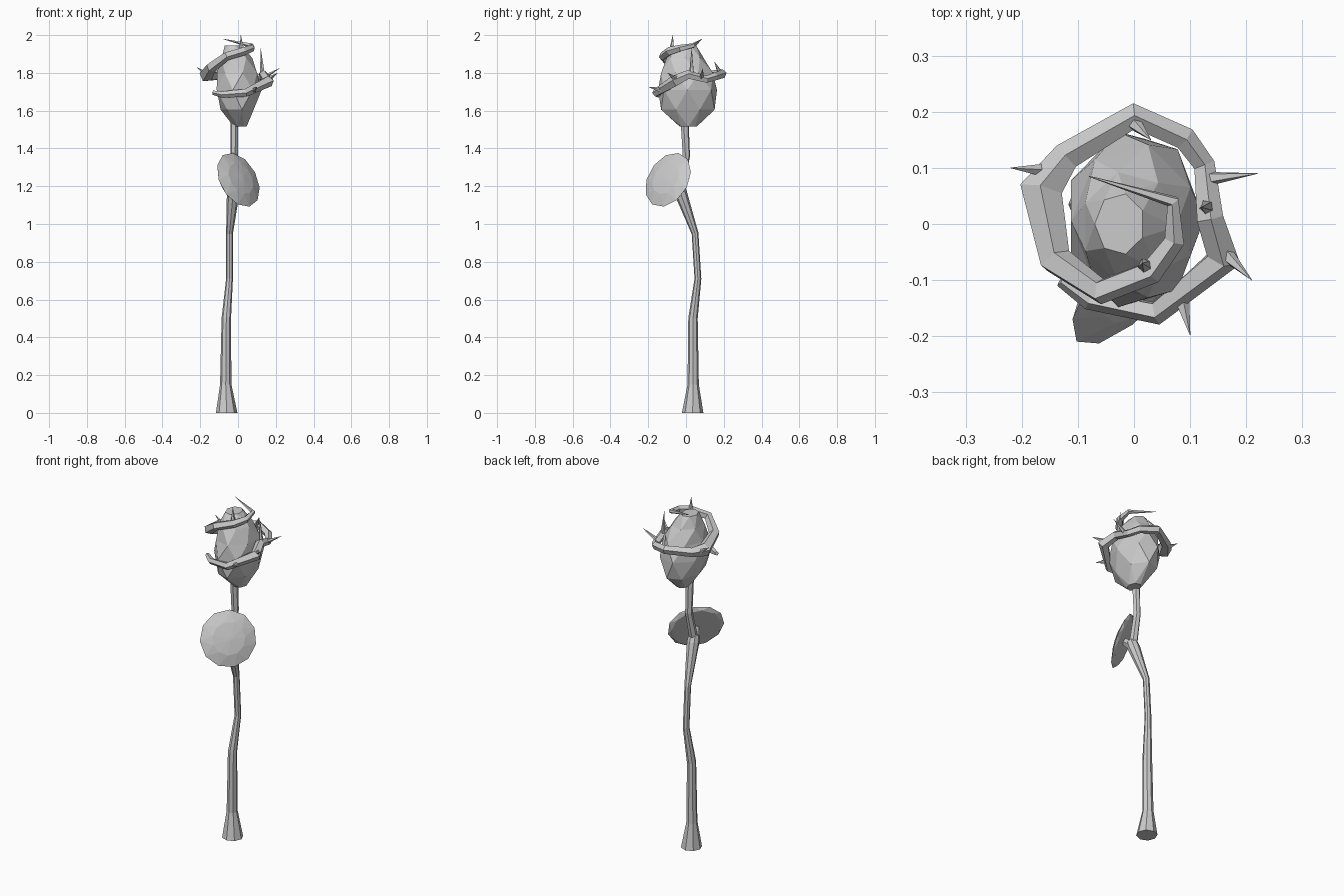
import bpy
import bmesh
from math import cos, sin, tau
from mathutils import Vector, Matrix

if "Cube" in bpy.data.objects:
    bpy.data.objects.remove(bpy.data.objects["Cube"], do_unlink=True)

grey = bpy.data.materials.new("plain grey")
grey.use_nodes = True
grey.diffuse_color = (0.6, 0.6, 0.6, 1)
grey.node_tree.nodes["Principled BSDF"].inputs["Base Color"].default_value = (0.6, 0.6, 0.6, 1)


def finish(name, bm):
    bmesh.ops.recalc_face_normals(bm, faces=bm.faces)
    mesh = bpy.data.meshes.new(name)
    bm.to_mesh(mesh)
    bm.free()
    mesh.materials.append(grey)
    obj = bpy.data.objects.new(name, mesh)
    bpy.context.collection.objects.link(obj)
    return obj


def tube(name, stations, sides, flat_ends=False):
    """Faceted tube through (x, y, z, radius) stations."""
    bm = bmesh.new()
    pts = [Vector(s[:3]) for s in stations]
    rings = []
    side = None
    for i, (p, s) in enumerate(zip(pts, stations)):
        ahead = pts[min(i + 1, len(pts) - 1)] - p
        behind = p - pts[max(i - 1, 0)]
        tangent = (ahead.normalized() + behind.normalized()).normalized()
        if flat_ends and i == 0:
            tangent = Vector((0, 0, 1))
        if side is None:
            side = tangent.orthogonal()
        side = (side - tangent * side.dot(tangent)).normalized()
        up = tangent.cross(side)
        rings.append([bm.verts.new(p + s[3] * (cos(tau * k / sides) * side + sin(tau * k / sides) * up))
                      for k in range(sides)])
    for a, b in zip(rings, rings[1:]):
        for k in range(sides):
            n = (k + 1) % sides
            bm.faces.new((a[k], a[n], b[n], b[k]))
    bm.faces.new(rings[0])
    bm.faces.new(rings[-1])
    return finish(name, bm)


def gem(name, levels, sides):
    """Triangulated solid from (z, centre x, centre y, radius x, radius y) levels."""
    bm = bmesh.new()
    rings = []
    for j, (z, cx, cy, rx, ry) in enumerate(levels):
        angles = [tau * (k + j / 2) / sides for k in range(sides)]
        rings.append([bm.verts.new((cx + rx * cos(t), cy + ry * sin(t), z)) for t in angles])
    for a, b in zip(rings, rings[1:]):
        for k in range(sides):
            n = (k + 1) % sides
            bm.faces.new((a[k], a[n], b[k]))
            bm.faces.new((a[n], b[n], b[k]))
    bm.faces.new(rings[0])
    bm.faces.new(rings[-1])
    return finish(name, bm)


# Crooked shaft with a flared foot and a swollen elbow
tube("lower_stem", [
    (-0.06, 0.035, 0, 0.057), (-0.065, 0.038, 0.15, 0.03), (-0.062, 0.037, 0.5, 0.025),
    (-0.045, 0.063, 0.71, 0.018), (-0.045, 0.048, 0.95, 0.018),
    (-0.025, -0.03, 1.17, 0.034), (-0.022, -0.045, 1.21, 0.03)], 8, True)
tube("upper_stem", [
    (-0.025, -0.04, 1.18, 0.024), (-0.02, 0.002, 1.36, 0.02), (-0.02, -0.008, 1.56, 0.022)], 6)

# Round leaf facing forward and to one side, with a short stalk
leaf_facing = Vector((0.68, -0.62, 0.38)).normalized()
leaf = gem("round_leaf", [
    (-0.014, 0, 0, 0.135, 0.135), (0, 0, 0, 0.155, 0.155),
    (0.02, 0, 0, 0.09, 0.09), (0.026, 0.01, 0, 0.01, 0.01)], 11)
leaf.data.transform(Matrix.Translation((0.002, -0.095, 1.234))
                    @ leaf_facing.to_track_quat('Z', 'Y').to_matrix().to_4x4())
tube("leaf_stalk", [(-0.025, -0.04, 1.19, 0.03), (0, -0.09, 1.23, 0.02)], 6)

# Faceted bud
gem("bud", [
    (1.515, 0.01, 0.012, 0.035, 0.045), (1.605, 0, 0.01, 0.092, 0.145),
    (1.71, 0, 0.008, 0.125, 0.16), (1.8, 0, 0.005, 0.112, 0.14),
    (1.88, -0.01, -0.005, 0.085, 0.1), (1.945, -0.025, 0, 0.045, 0.055)], 7)

# Vine winding up around the bud
tube("thorny_vine", [
    (-0.13, -0.1, 1.695, 0.012), (-0.08, -0.135, 1.685, 0.018), (0.04, -0.158, 1.695, 0.022),
    (0.16, -0.06, 1.755, 0.032), (0.135, 0.01, 1.79, 0.025), (0.125, 0.105, 1.765, 0.02),
    (0.09, 0.153, 1.78, 0.022), (0, 0.192, 1.795, 0.024), (-0.12, 0.12, 1.785, 0.027),
    (-0.165, 0.06, 1.79, 0.04), (-0.14, -0.065, 1.83, 0.03), (-0.06, -0.12, 1.89, 0.024),
    (0.03, -0.085, 1.915, 0.023), (0.072, -0.03, 1.93, 0.019), (0.07, 0.04, 1.945, 0.013),
    (-0.08, 0.085, 1.98, 0.001)], 5)

# Thorns: root and tip
thorns = [
    ((0.125, 0.08, 1.77), (0.22, 0.09, 1.825)), ((-0.155, 0.095, 1.785), (-0.22, 0.1, 1.83)),
    ((0.165, -0.055, 1.77), (0.21, -0.1, 1.8)), ((0.13, 0.03, 1.79), (0.12, 0.03, 1.93)),
    ((0.085, -0.135, 1.71), (0.1, -0.198, 1.725)), ((0.02, -0.075, 1.92), (0.015, -0.07, 2.0)),
    ((0, 0.18, 1.8), (0.03, 0.15, 1.86))]
for root, tip in thorns:
    tube("thorn", [(*root, 0.014), (*tip, 0.0005)], 5)
